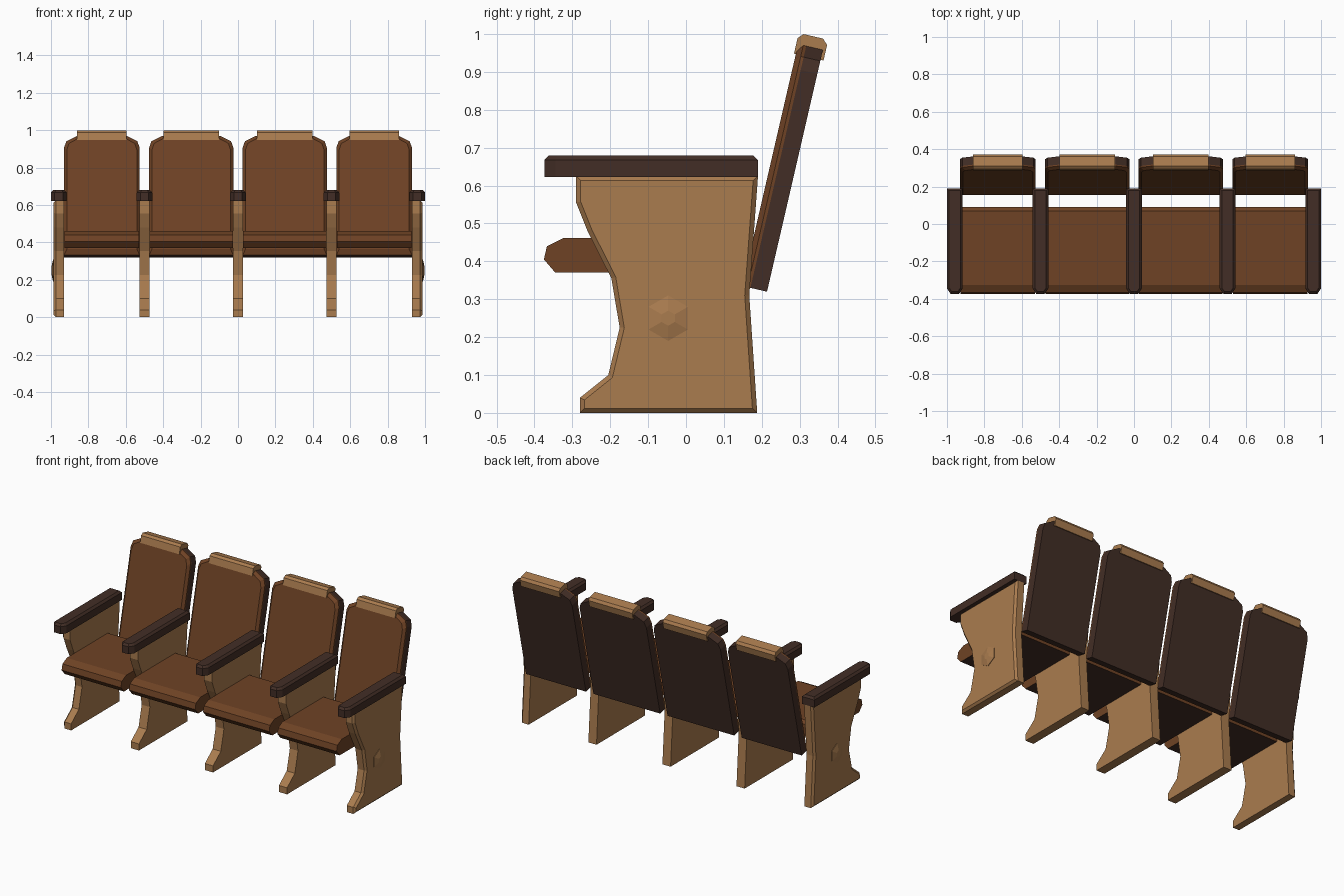
import bpy, bmesh, math
from mathutils import Matrix, Vector

cube = bpy.data.objects.get("Cube")
if cube:
    bpy.data.objects.remove(cube)


def material(name, color):
    m = bpy.data.materials.new(name)
    m.use_nodes = True
    m.diffuse_color = (*color, 1)
    m.node_tree.nodes["Principled BSDF"].inputs["Base Color"].default_value = (*color, 1)
    return m


TAN = material("tan wood", (0.40, 0.20, 0.077))
BROWN = material("brown leather", (0.158, 0.055, 0.018))
DARK = material("dark wood", (0.055, 0.027, 0.019))


def solid(name, rings, mats, bevel=None, width=0.012, matrix=None, rule=None):
    """Loft closed rings and cap both ends; bevel edges whose two ends pass a test."""
    bm = bmesh.new()
    loops = [[bm.verts.new(p) for p in ring] for ring in rings]
    n = len(loops[0])
    for a, b in zip(loops, loops[1:]):
        for i in range(n):
            j = (i + 1) % n
            bm.faces.new((a[i], a[j], b[j], b[i]))
    bm.faces.new(loops[0][::-1])
    bm.faces.new(loops[-1])
    bmesh.ops.recalc_face_normals(bm, faces=bm.faces)
    if bevel:
        edges = [e for e in bm.edges if all(bevel(v.co) for v in e.verts)]
        bmesh.ops.bevel(bm, geom=edges, offset=width, segments=1, affect='EDGES')
    bm.normal_update()
    if rule:
        for f in bm.faces:
            f.material_index = rule(f.normal)
    if matrix:
        bm.transform(matrix)
    mesh = bpy.data.meshes.new(name)
    bm.to_mesh(mesh)
    bm.free()
    for m in mats:
        mesh.materials.append(m)
    ob = bpy.data.objects.new(name, mesh)
    bpy.context.collection.objects.link(ob)
    return ob


def across(profile, x0, x1):
    """Side profile (y, z) placed at two x positions."""
    return [[(x, y, z) for y, z in profile] for x in (x0, x1)]


# Side panels, with the outer face of the end panels chamfered
PANEL = [(-0.28, 0), (-0.28, 0.04), (-0.205, 0.10), (-0.175, 0.225), (-0.197, 0.355),
         (-0.26, 0.48), (-0.29, 0.555), (-0.29, 0.625), (0.19, 0.625), (0.167, 0.31), (0.188, 0)]
HALF = 0.0275
for i, x in enumerate((-0.958, -0.5, 0, 0.5, 0.958)):
    end = (x > 0.9) - (x < -0.9)
    outer = x + end * HALF
    test = (lambda c: abs(c.x - outer) < 1e-4) if end else None
    solid(f"side_panel_{i + 1}", across(PANEL, x - HALF, x + HALF), [TAN], test)

    # Armrest with clipped front corners and chamfered top
    w = 0.042
    plan = [(w, 0.19), (w, -0.345), (w - 0.02, -0.374), (0.02 - w, -0.374), (-w, -0.345), (-w, 0.19)]
    solid(f"armrest_{i + 1}", [[(x + px, y, z) for px, y in plan] for z in (0.622, 0.679)],
          [DARK], lambda c: c.z > 0.67)

    # Six-sided cap on the end panels
    if end:
        rings = []
        for px, r in ((outer - end * 0.005, 0.06), (outer + end * 0.003, 0.06), (outer + end * 0.012, 0.02)):
            rings.append([(px, -0.047 + r * math.sin(k * math.pi / 3), 0.25 + r * math.cos(k * math.pi / 3))
                          for k in range(6)])
        solid("left_cap" if end > 0 else "right_cap", rings, [TAN])

# Seats and reclined backs
SEAT = [(-0.345, 0.37), (-0.375, 0.405), (-0.367, 0.44), (-0.325, 0.461),
        (0.07, 0.461), (0.09, 0.445), (0.09, 0.37)]
HEADREST = [(-0.027, 0.628), (-0.027, 0.67), (-0.014, 0.684), (0.039, 0.684), (0.053, 0.67), (0.053, 0.628)]
LEAN = Matrix.Translation((0, 0.17, 0.33)) @ Matrix.Rotation(math.radians(-13), 4, 'X')


def outline(w, y, inset=0, bottom=0):
    """Back outline with clipped top corners."""
    side = [(w, bottom), (w, 0.59), (w - 0.012, 0.625), (w - 0.07, 0.655)]
    pts = side + [(-px, z) for px, z in reversed(side)]
    return [(px * (w - inset) / w, y, z - (inset if z > 0.5 else 0)) for px, z in pts]


for i, (x, w) in enumerate(((-0.728, 0.202), (-0.25, 0.225), (0.25, 0.225), (0.728, 0.202))):
    place = Matrix.Translation((x, 0, 0)) @ LEAN
    solid(f"seat_{i + 1}", across(SEAT, x - w + 0.002, x + w - 0.002), [BROWN, DARK],
          rule=lambda n: 1 if n.z < -0.9 else 0)
    solid(f"back_shell_{i + 1}", [outline(w, 0), outline(w, 0.045)], [DARK], matrix=place)
    solid(f"back_cushion_{i + 1}",
          [outline(w, 0), outline(w, -0.008), outline(w, -0.022, 0.015, 0.03)], [BROWN], matrix=place)
    h = w * 0.655
    solid(f"headrest_{i + 1}", across(HEADREST, -h, h), [TAN], matrix=place)
